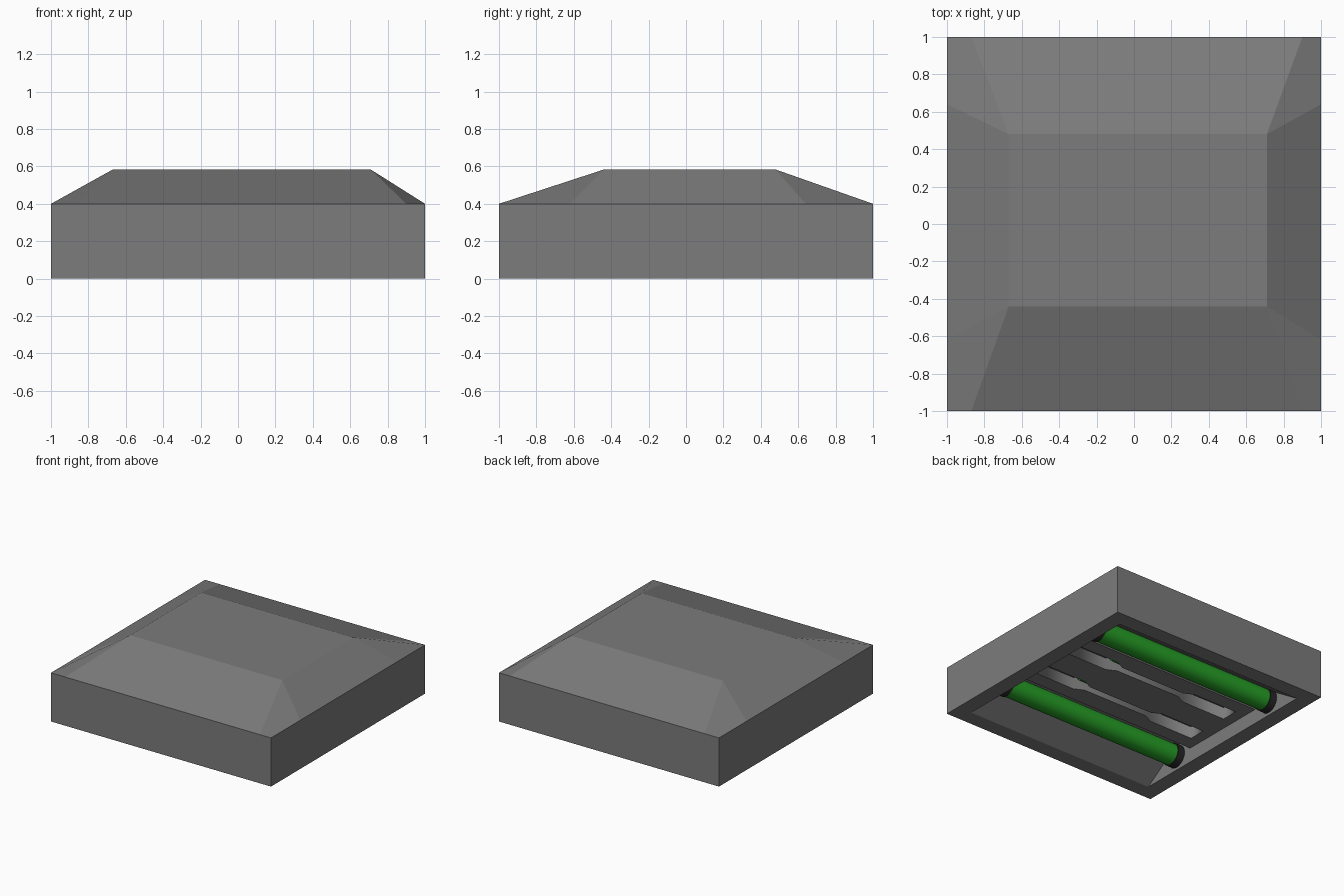
import bpy, bmesh, math

if "Cube" in bpy.data.objects:
    bpy.data.objects.remove(bpy.data.objects["Cube"])


def material(name, rgb):
    m = bpy.data.materials.new(name)
    m.diffuse_color = (*rgb, 1)
    m.use_nodes = True
    m.node_tree.nodes["Principled BSDF"].inputs["Base Color"].default_value = m.diffuse_color
    return m


GREY = material("dark_grey", (0.2, 0.2, 0.2))
GREEN = material("green", (0.02, 0.35, 0.02))
BLACK = material("black", (0.02, 0.02, 0.02))


def finish(name, bm, mat):
    bmesh.ops.remove_doubles(bm, verts=bm.verts, dist=1e-5)
    bmesh.ops.recalc_face_normals(bm, faces=bm.faces)
    me = bpy.data.meshes.new(name)
    bm.to_mesh(me)
    bm.free()
    me.materials.append(mat)
    ob = bpy.data.objects.new(name, me)
    bpy.context.collection.objects.link(ob)
    return ob


def face(bm, pts):
    bm.faces.new([bm.verts.new(p) for p in pts])


def square(r, z):
    return [(-r, -r, z), (r, -r, z), (r, r, z), (-r, r, z)]


# housing: outer wall, bottom rim and inner wall
bm = bmesh.new()
rings = [square(1, 0.4), square(1, 0), square(0.87, 0), square(0.87, 0.24)]
for a, b in zip(rings, rings[1:]):
    for i in range(4):
        j = (i + 1) % 4
        face(bm, (a[i], a[j], b[j], b[i]))
finish("housing", bm, GREY)

# roof: flat top, four sloped panels and four corner facets
bm = bmesh.new()
T, Z = 0.583, 0.4
x0, x1, y0, y1 = -0.67, 0.71, -0.44, 0.48
bx, by = (-0.87, 0.90), (-0.62, 0.64)
face(bm, [(x0, y0, T), (x1, y0, T), (x1, y1, T), (x0, y1, T)])
for y, s in ((y0, -1), (y1, 1)):
    face(bm, [(x0, y, T), (x1, y, T), (bx[1], s, Z), (bx[0], s, Z)])
for x, s in ((x0, -1), (x1, 1)):
    face(bm, [(x, y0, T), (x, y1, T), (s, by[1], Z), (s, by[0], Z)])
for i, x in enumerate((x0, x1)):
    for j, y in enumerate((y0, y1)):
        sx, sy = 2 * i - 1, 2 * j - 1
        face(bm, [(x, y, T), (bx[i], sy, Z), (sx, sy, Z), (sx, by[j], Z)])
finish("roof", bm, GREY)

# reflector troughs above the two tubes
for s, name in ((-1, "front_reflector"), (1, "back_reflector")):
    bm = bmesh.new()
    prof = [(0.87, 0.0), (0.55, 0.21), (0.46, 0.21), (0.38, 0.12)]
    for (ya, za), (yb, zb) in zip(prof, prof[1:]):
        face(bm, [(-0.87, s * ya, za), (0.87, s * ya, za),
                  (0.87, s * yb, zb), (-0.87, s * yb, zb)])
    finish(name, bm, GREY)

# centre panel with two stepped slots
cu = bpy.data.curves.new("centre_panel", "CURVE")
cu.dimensions = "2D"
cu.fill_mode = "BOTH"
cu.extrude = 0.05


def outline(pts):
    sp = cu.splines.new("POLY")
    sp.points.add(len(pts) - 1)
    for p, (x, y) in zip(sp.points, pts):
        p.co = (x, y, 0, 1)
    sp.use_cyclic_u = True


outline([(-0.87, -0.38), (0.87, -0.38), (0.87, 0.38), (-0.87, 0.38)])
side = [(-0.78, 0.07), (-0.38, 0.07), (-0.30, 0.03),
        (0.30, 0.03), (0.38, 0.07), (0.78, 0.07)]
for yc in (-0.19, 0.19):
    outline([(x, yc - h) for x, h in side] + [(x, yc + h) for x, h in side[::-1]])
cu.materials.append(GREY)
panel = bpy.data.objects.new("centre_panel", cu)
panel.location.z = 0.17
bpy.context.collection.objects.link(panel)

# closing plate above the slots
bm = bmesh.new()
face(bm, [(-0.87, -0.38, 0.24), (0.87, -0.38, 0.24), (0.87, 0.38, 0.24), (-0.87, 0.38, 0.24)])
finish("slot_backing", bm, GREY)


def rod(name, x, y, z, r, length, mat):
    bpy.ops.mesh.primitive_cylinder_add(vertices=24, radius=r, depth=length,
                                        location=(x, y, z), rotation=(0, math.pi / 2, 0))
    ob = bpy.context.object
    ob.name = name
    ob.data.materials.append(mat)
    bpy.ops.object.shade_smooth_by_angle(angle=math.radians(40))


# tubes, end sockets and small inner lamps
for s, n in ((-1, "front"), (1, "back")):
    y = s * 0.54 + 0.01
    rod(n + "_tube", 0, y, 0.11, 0.085, 1.62, GREEN)
    for sx, side_name in ((-1, "left"), (1, "right")):
        rod(f"{n}_{side_name}_socket", sx * 0.835, y, 0.11, 0.092, 0.06, BLACK)
    rod(n + "_inner_lamp", 0, s * 0.19, 0.2, 0.03, 0.74, GREEN)
